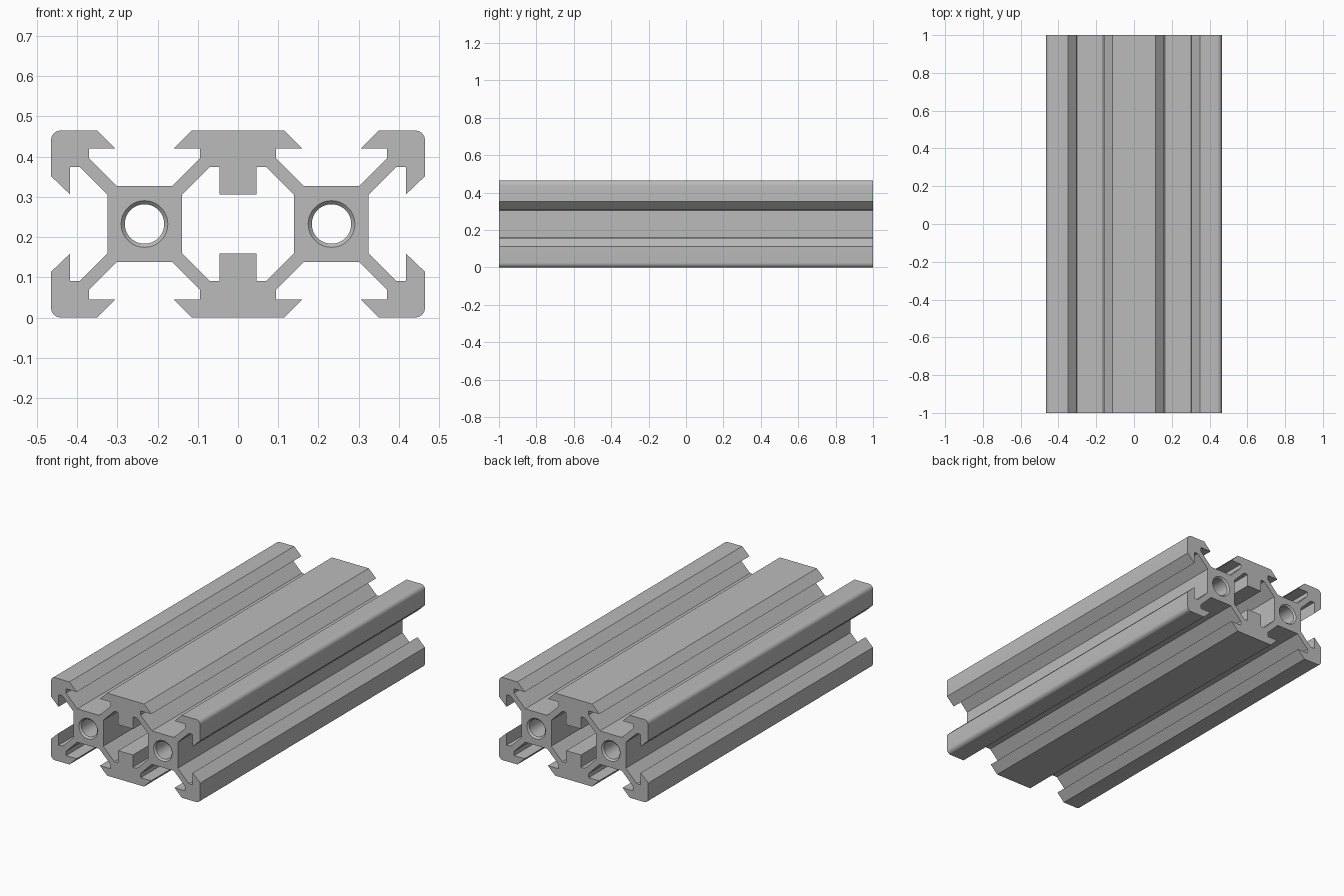
import bpy, bmesh
from math import sin, cos, pi, radians

cube = bpy.data.objects.get("Cube")
if cube:
    bpy.data.objects.remove(cube, do_unlink=True)

MID = 0.2325      # half height, also the bore offset from the middle
WIDE = 0.465      # half width
END = 1.0         # half length
CORNER = 0.025    # outer corner radius


def arc(cx, cz, r, start, sweep, steps):
    return [(cx + r * cos(start + sweep * i / steps),
             cz + r * sin(start + sweep * i / steps)) for i in range(steps + 1)]


def mirror_quarter(quarter):
    """Complete a quarter outline (top middle to right middle) around both axes."""
    half = quarter + [(x, -z) for x, z in reversed(quarter)]
    return half + [(-x, z) for x, z in reversed(half)]


def add_ring(bm, points, y):
    return [bm.verts.new((x, y, z + MID)) for x, z in points]


def join_rings(bm, a, b):
    for i in range(len(a)):
        j = (i + 1) % len(a)
        bm.faces.new((a[i], a[j], b[j], b[i]))


def ring_edges(bm, ring):
    return [bm.edges.get((ring[i - 1], ring[i])) or bm.edges.new((ring[i - 1], ring[i]))
            for i in range(len(ring))]


# Outer contour: top slot lip, core, corner lip, rounded corner, side slot
outer = mirror_quarter(
    [(0.115, MID), (0.16, 0.188), (0.094, 0.188), (0.094, 0.164),
     (0.164, 0.094), (0.301, 0.094), (0.371, 0.164), (0.371, 0.188),
     (0.305, 0.188), (0.35, MID)]
    + arc(WIDE - CORNER, MID - CORNER, CORNER, pi / 2, -pi / 2, 8)
    + [(WIDE, 0.119), (0.418, 0.074), (0.418, 0.142), (0.394, 0.142), (0.325, 0.073)])

# Central cavity with a stub above and below
cavity = mirror_quarter([(0.046, 0.073), (0.046, 0.142), (0.07, 0.142), (0.139, 0.073)])

bm = bmesh.new()
cap_edges = {-END: [], END: []}


def add_tube(stations):
    rings = [add_ring(bm, points, y) for points, y in stations]
    for a, b in zip(rings, rings[1:]):
        join_rings(bm, a, b)
    cap_edges[-END] += ring_edges(bm, rings[0])
    cap_edges[END] += ring_edges(bm, rings[-1])


for contour in (outer, cavity):
    add_tube([(contour, -END), (contour, END)])

# Two through bores with chamfered rims
for cx in (-MID, MID):
    rim = arc(cx, 0, 0.058, 0, 2 * pi, 48)[:-1]
    bore = arc(cx, 0, 0.049, 0, 2 * pi, 48)[:-1]
    add_tube([(rim, -END), (bore, -END + 0.009), (bore, END - 0.009), (rim, END)])

# End caps
for y, edges in cap_edges.items():
    bmesh.ops.triangle_fill(bm, edges=edges, use_beauty=True, normal=(0, 1 if y > 0 else -1, 0))
bmesh.ops.recalc_face_normals(bm, faces=bm.faces)
bmesh.ops.dissolve_limit(bm, angle_limit=radians(0.5), verts=[], edges=[
    e for e in bm.edges if all(abs(f.normal.y) > 0.99 for f in e.link_faces)])

mesh = bpy.data.meshes.new("slotted_rail")
bm.to_mesh(mesh)
bm.free()
rail = bpy.data.objects.new("slotted_rail", mesh)
bpy.context.collection.objects.link(rail)

# Plain aluminium grey
grey = bpy.data.materials.new("aluminium_grey")
grey.use_nodes = True
colour = (0.5, 0.5, 0.5, 1)
grey.diffuse_color = colour
grey.node_tree.nodes["Principled BSDF"].inputs["Base Color"].default_value = colour
mesh.materials.append(grey)

bpy.context.view_layer.objects.active = rail
rail.select_set(True)
bpy.ops.object.shade_smooth_by_angle(angle=radians(30))
